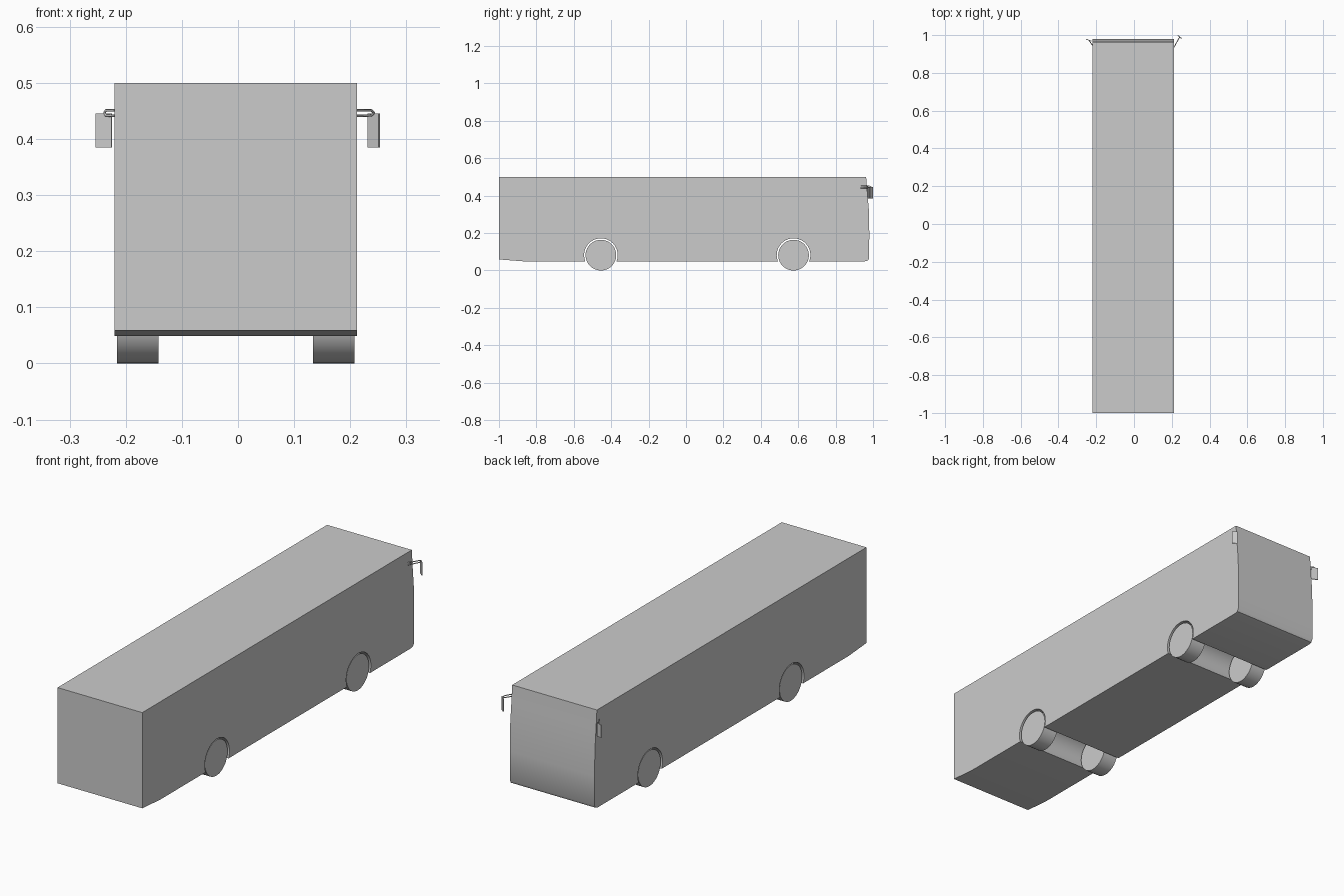
import bpy, bmesh, math
from mathutils import Vector

if "Cube" in bpy.data.objects:
    bpy.data.objects.remove(bpy.data.objects["Cube"], do_unlink=True)

grey = bpy.data.materials.new("light grey")
grey.use_nodes = True
color = (0.6, 0.6, 0.6, 1)
grey.diffuse_color = color
grey.node_tree.nodes["Principled BSDF"].inputs["Base Color"].default_value = color

AXLES = (-0.455, 0.575)
MID, WHEEL_R, ARCH_R, FLOOR = -0.004, 0.082, 0.09, 0.049


def finish(name, bm, smooth=True):
    bmesh.ops.recalc_face_normals(bm, faces=bm.faces)
    mesh = bpy.data.meshes.new(name)
    bm.to_mesh(mesh)
    bm.free()
    obj = bpy.data.objects.new(name, mesh)
    bpy.context.collection.objects.link(obj)
    mesh.materials.append(grey)
    if smooth:
        bpy.ops.object.select_all(action="DESELECT")
        obj.select_set(True)
        bpy.context.view_layer.objects.active = obj
        bpy.ops.object.shade_smooth_by_angle(angle=math.radians(35))
    return obj


def extrude_profile(name, points, x0, x1):
    """Extrude a closed (y, z) outline from x0 to x1."""
    bm = bmesh.new()
    face = bm.faces.new([bm.verts.new((x0, y, z)) for y, z in points])
    new = bmesh.ops.extrude_face_region(bm, geom=[face])["geom"]
    verts = [v for v in new if isinstance(v, bmesh.types.BMVert)]
    bmesh.ops.translate(bm, verts=verts, vec=(x1 - x0, 0, 0))
    return finish(name, bm)


def arch(y):
    """Wheel-arch outline running from the rear foot to the front foot."""
    start = math.asin((FLOOR - WHEEL_R) / ARCH_R)
    sweep = math.pi - 2 * start
    angles = [math.pi - start - sweep * i / 24 for i in range(25)]
    return [(y + ARCH_R * math.cos(a), WHEEL_R + ARCH_R * math.sin(a)) for a in angles]


# Body shell with full-width wheel tunnels
outline = [(-1, 0.5), (-1, 0.059), (-0.87, FLOOR)]
for axle in AXLES:
    outline += arch(axle)
outline += [(0.955, FLOOR), (0.972, 0.053), (0.979, 0.065), (0.98, 0.2),
            (0.978, 0.32), (0.97, 0.41), (0.963, 0.5)]
extrude_profile("body", outline, MID - 0.216, MID + 0.216)

# Wheels
for axle, place in zip(AXLES, ("rear", "front")):
    ring = [(axle + WHEEL_R * math.cos(math.tau * i / 40),
             WHEEL_R + WHEEL_R * math.sin(math.tau * i / 40)) for i in range(40)]
    for side, label in ((-1, "right"), (1, "left")):
        extrude_profile(f"{place}_wheel_{label}", ring,
                        MID + side * 0.138, MID + side * 0.212)


def mirror_arm(name, points):
    curve = bpy.data.curves.new(name, "CURVE")
    curve.dimensions = "3D"
    curve.bevel_depth = 0.0022
    curve.bevel_resolution = 2
    curve.use_fill_caps = True
    spline = curve.splines.new("POLY")
    spline.points.add(len(points) - 1)
    for p, co in zip(spline.points, points):
        p.co = (*co, 1)
    curve.materials.append(grey)
    bpy.context.collection.objects.link(bpy.data.objects.new(name, curve))


def mirror_plate(name, a, b, low=0.385, high=0.445):
    """Thin upright plate between two plan points."""
    a, b = Vector((*a, 0)), Vector((*b, 0))
    off = (b - a).cross(Vector((0, 0, 1))).normalized() * 0.002
    bm = bmesh.new()
    corners = (a - off, b - off, b + off, a + off)
    face = bm.faces.new([bm.verts.new((p.x, p.y, low)) for p in corners])
    new = bmesh.ops.extrude_face_region(bm, geom=[face])["geom"]
    bmesh.ops.translate(bm, verts=[v for v in new if isinstance(v, bmesh.types.BMVert)],
                        vec=(0, 0, high - low))
    finish(name, bm, smooth=False)


# Side mirrors: each hangs from a bent arm on the body corner
for label, root, tip, a, b in (
        ("left", (0.211, 0.935), (0.242, 0.99), (0.232, 0.998), (0.252, 0.982)),
        ("right", (-0.219, 0.945), (-0.238, 0.972), (-0.253, 0.978), (-0.225, 0.968))):
    bend = (root[0] + (tip[0] - root[0]) * 0.85, root[1] + (tip[1] - root[1]) * 0.85)
    mirror_arm("mirror_arm_" + label, [(*root, 0.451), (*bend, 0.451),
                                       (*tip, 0.447), (*tip, 0.44)])
    mirror_arm("mirror_brace_" + label, [(*root, 0.441), (*bend, 0.442), (*tip, 0.446)])
    mirror_plate("mirror_" + label, a, b)
